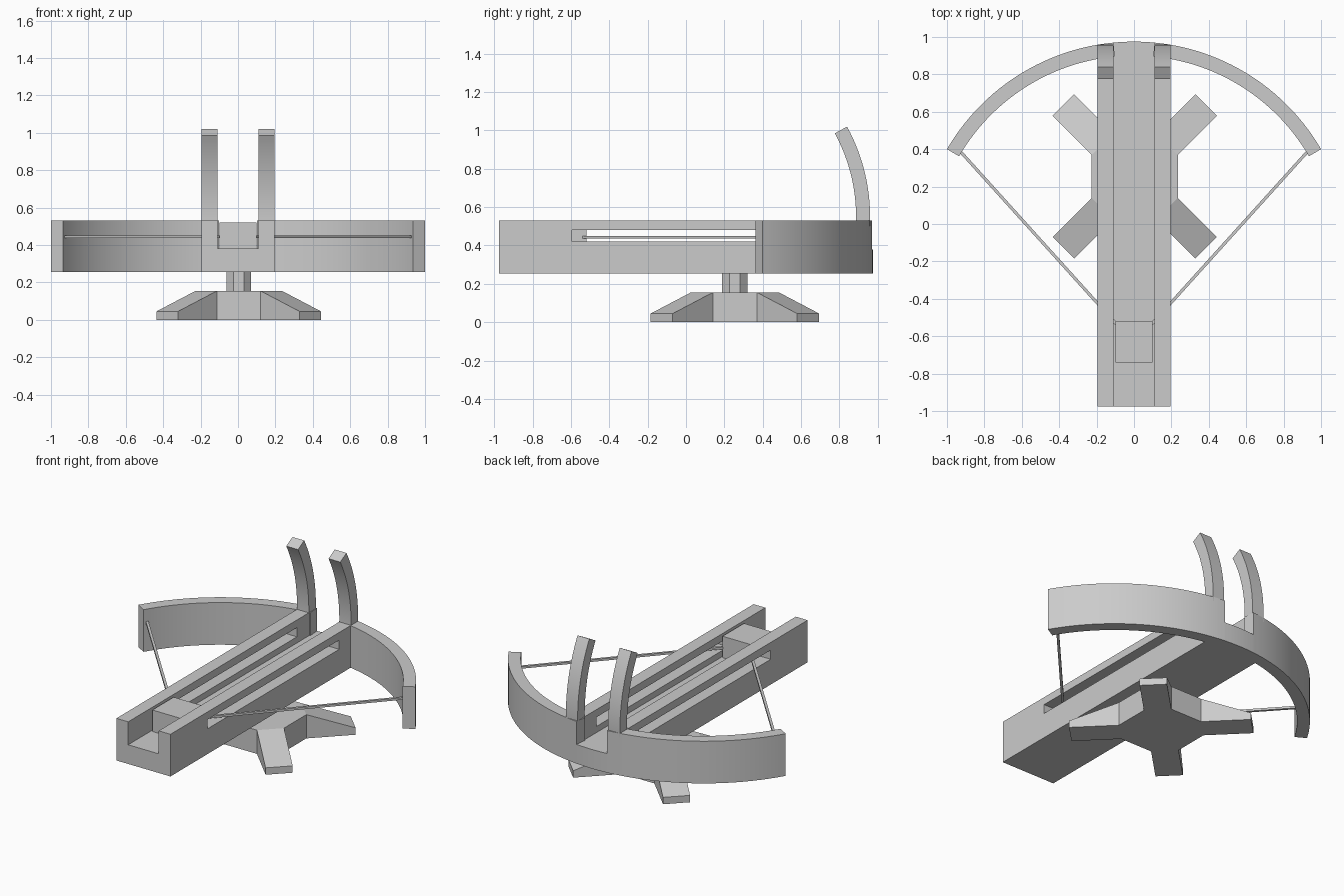
import bpy, bmesh
from math import sin, cos, asin, pi
from mathutils import Vector, Matrix

if "Cube" in bpy.data.objects:
    bpy.data.objects.remove(bpy.data.objects["Cube"])


def prism(name, pts, ext, smooth=False):
    """Extrude a closed polygon of 3D points along a vector."""
    bm = bmesh.new()
    face = bm.faces.new([bm.verts.new(p) for p in pts])
    new = bmesh.ops.extrude_face_region(bm, geom=[face])["geom"]
    bmesh.ops.translate(bm, vec=Vector(ext), verts=[v for v in new if isinstance(v, bmesh.types.BMVert)])
    bmesh.ops.recalc_face_normals(bm, faces=bm.faces)
    me = bpy.data.meshes.new(name)
    bm.to_mesh(me)
    bm.free()
    ob = bpy.data.objects.new(name, me)
    bpy.context.collection.objects.link(ob)
    if smooth:
        bpy.ops.object.select_all(action='DESELECT')
        ob.select_set(True)
        bpy.context.view_layer.objects.active = ob
        bpy.ops.object.shade_smooth_by_angle()
    return ob


def box(name, x0, x1, y0, y1, z0, z1):
    return prism(name, [(x0, y0, z0), (x1, y0, z0), (x1, y1, z0), (x0, y1, z0)], (0, 0, z1 - z0))


def arc(c, r_in, r_out, a0, a1, n):
    """Closed 2D band; angles are measured from the second axis."""
    t = [a0 + (a1 - a0) * i / n for i in range(n + 1)]
    ring = lambda r, ts: [(c[0] + r * sin(a), c[1] + r * cos(a)) for a in ts]
    return ring(r_out, t) + ring(r_in, t[::-1])


# Channelled stock with a string slot through both walls
W, C, Z0, ZC, Z1 = 0.195, 0.11, 0.255, 0.38, 0.53
profile = [(-W, Z0), (W, Z0), (W, Z1), (C, Z1), (C, ZC), (-C, ZC), (-C, Z1), (-W, Z1)]
stock = prism("stock", [(x, -0.975, z) for x, z in profile], (0, 1.91, 0))
cutter = box("slot_cutter", -0.4, 0.4, -0.595, 0.765, 0.42, 0.48)
cutter.hide_render = True
mod = stock.modifiers.new("slot", 'BOOLEAN')
mod.operation, mod.solver, mod.object = 'DIFFERENCE', 'EXACT', cutter
bpy.context.view_layer.objects.active = stock
bpy.ops.object.modifier_apply(modifier="slot")
bpy.data.objects.remove(cutter)

# Sliding block in the channel
box("slider_block", -0.1, 0.1, -0.74, -0.52, ZC, 0.52)

# Bow: low middle under the channel, full-height limbs
bc, ri, ro = (0, -0.182), 1.082, 1.157
a_mid, a_end = asin(C / ro), asin(1 / ro)
prism("bow_centre", [(x, y, Z0) for x, y in arc(bc, ri, ro, -a_mid, a_mid, 6)], (0, 0, ZC - Z0), True)

for side, s in (("right", 1), ("left", -1)):
    limb = arc(bc, ri, ro, a_mid, a_end, 28)
    prism("bow_limb_" + side, [(s * x, y, Z0) for x, y in limb], (0, 0, Z1 - Z0), True)

    # Curved horn above the stock wall
    horn = arc((0.55, -0.02), 0.907, 0.98, -0.05, 0.5, 16)
    prism("horn_" + side, [(s * C, y, z) for z, y in horn], (s * (W - C), 0, 0), True)

    # Bowstring half, a thin square rod
    a, b = Vector((s * 0.935, 0.395, 0.443)), Vector((s * 0.095, -0.535, 0.443))
    d = b - a
    u = d.cross(Vector((0, 0, 1))).normalized() * 0.008
    v = Vector((0, 0, 0.007))
    prism("bowstring_" + side, [a + u + v, a - u + v, a - u - v, a + u - v], d)

# Stand: eight-sided hub, post and four sloping feet
bx, by = 0.004, 0.255
h, k = 0.23, 0.115
hub = [(h, -k), (h, k), (k, h), (-k, h), (-h, k), (-h, -k), (-k, -h), (k, -h)]
prism("stand_hub", [(bx + x, by + y, 0) for x, y in hub], (0, 0, 0.155))
post = [(0.0715 * cos(pi / 8 + i * pi / 4), 0.0715 * sin(pi / 8 + i * pi / 4)) for i in range(8)]
prism("stand_post", [(bx + x, by + y, 0.15) for x, y in post], (0, 0, Z0 - 0.145))
foot = [(0.2, 0), (0.54, 0), (0.54, 0.045), (0.244, 0.155), (0.2, 0.155)]
for i in range(4):
    ob = prism(f"stand_foot_{i + 1}", [(r, -0.0813, z) for r, z in foot], (0, 0.1626, 0))
    ob.data.transform(Matrix.Translation((bx, by, 0)) @ Matrix.Rotation(pi / 4 + i * pi / 2, 4, 'Z'))
